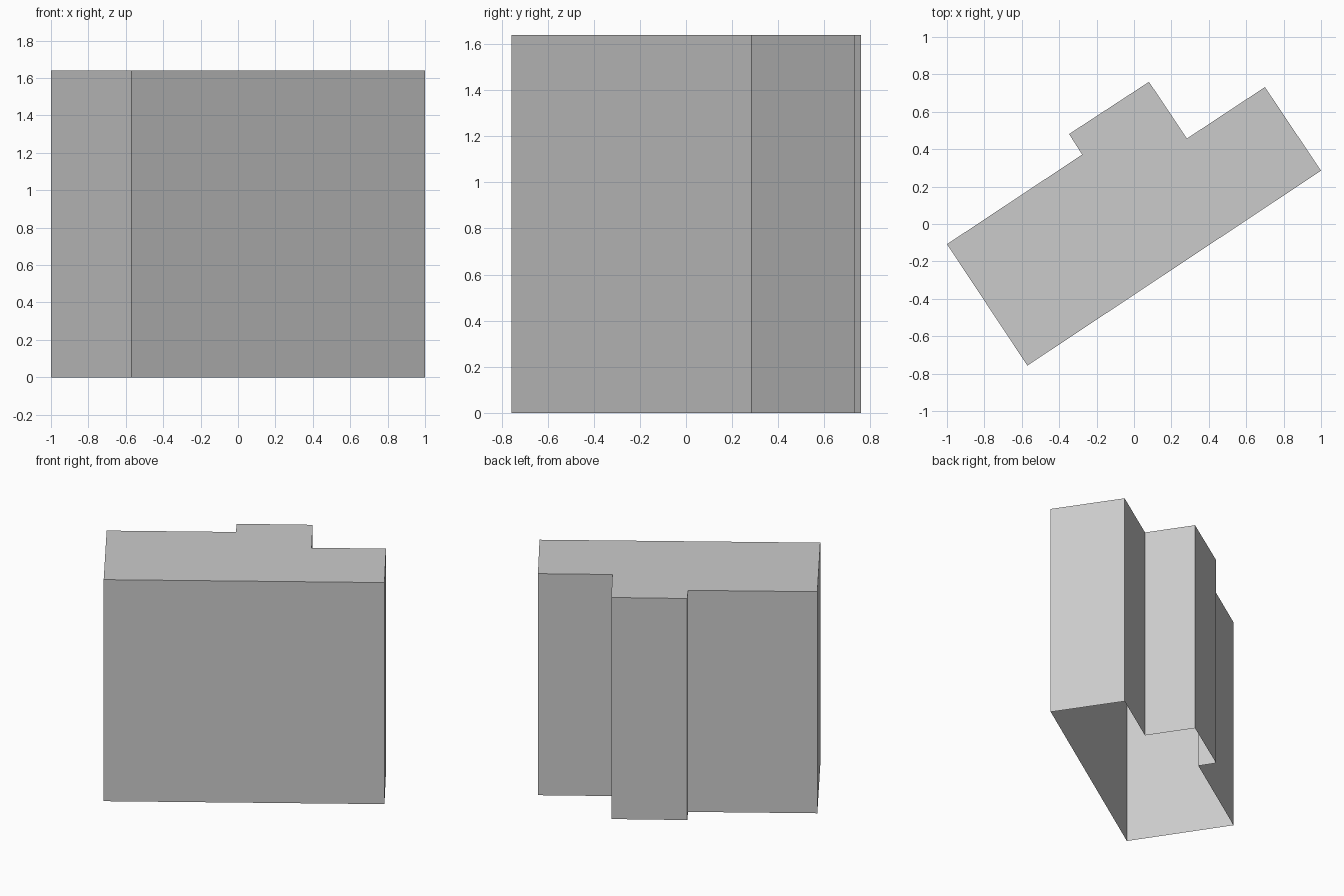
import bpy
import bmesh

cube = bpy.data.objects.get("Cube")
if cube:
    bpy.data.objects.remove(cube, do_unlink=True)

HEIGHT = 1.64

# Floor plan, counter-clockwise: long block with a stepped bay at the back
PLAN = [(-1.0, -0.108), (-0.57, -0.757), (1.0, 0.285), (0.7, 0.732),
        (0.283, 0.457), (0.08, 0.76), (-0.347, 0.481), (-0.277, 0.371)]

# Plain grey wall colour
grey = bpy.data.materials.new("light_grey")
grey.use_nodes = True
colour = (0.6, 0.6, 0.6, 1.0)
grey.diffuse_color = colour
grey.node_tree.nodes["Principled BSDF"].inputs["Base Color"].default_value = colour


def extruded_shell(name, plan, height, material):
    """Walls and a flat roof over a plan, open underneath."""
    bm = bmesh.new()
    base = [bm.verts.new((x, y, 0)) for x, y in plan]
    top = [bm.verts.new((x, y, height)) for x, y in plan]
    for i in range(len(plan)):
        j = (i + 1) % len(plan)
        bm.faces.new((base[i], base[j], top[j], top[i]))
    bm.faces.new(top)
    mesh = bpy.data.meshes.new(name)
    bm.to_mesh(mesh)
    bm.free()
    mesh.materials.append(material)
    obj = bpy.data.objects.new(name, mesh)
    bpy.context.collection.objects.link(obj)
    return obj


# Building walls and flat roof
extruded_shell("building_shell", PLAN, HEIGHT, grey)
